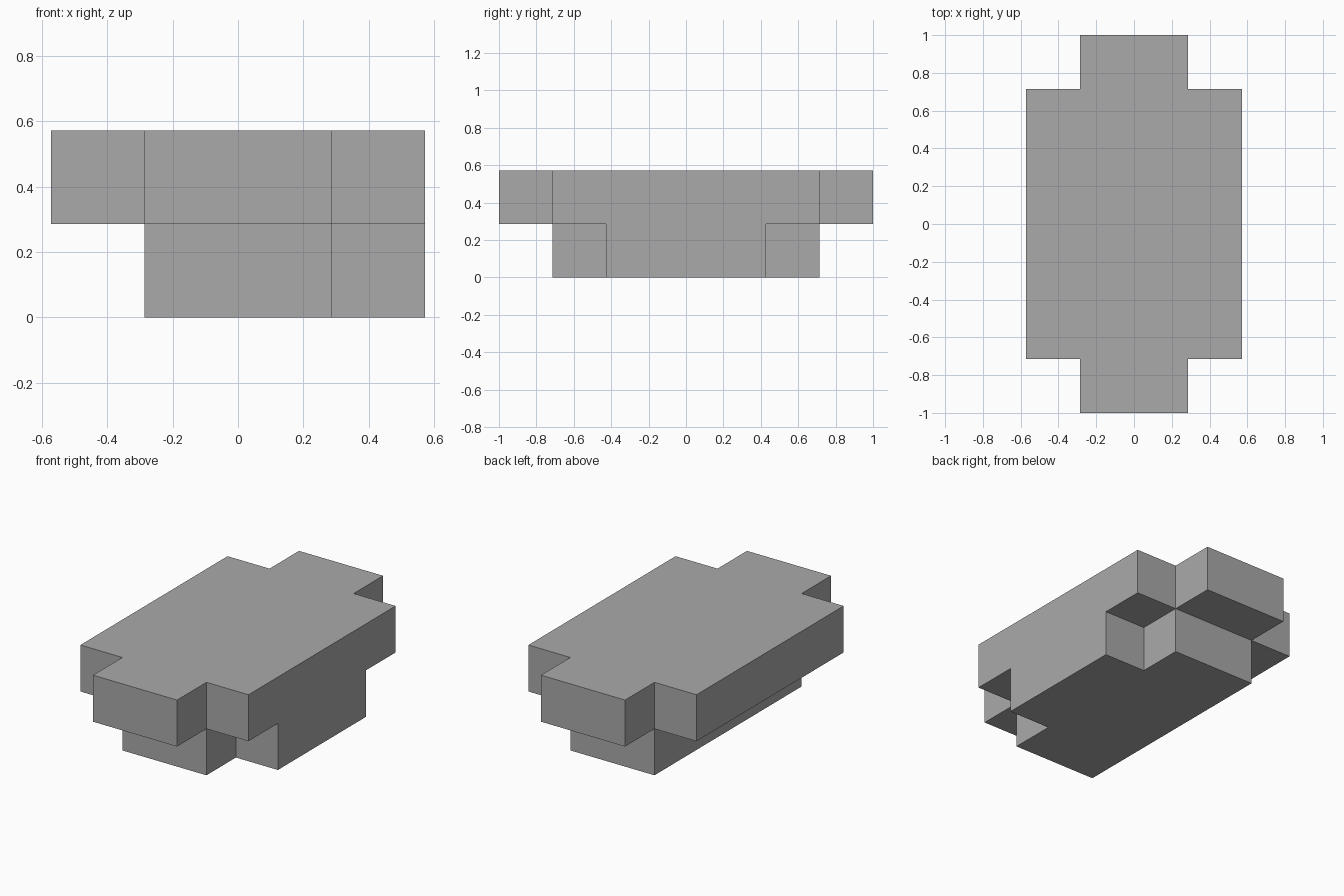
import bpy
import bmesh
from mathutils import Vector

if "Cube" in bpy.data.objects:
    bpy.data.objects.remove(bpy.data.objects["Cube"], do_unlink=True)

UNIT = 2 / 7  # edge of one block

grey = bpy.data.materials.new("grey")
grey.use_nodes = True
color = (0.4, 0.4, 0.4, 1)
grey.diffuse_color = color
grey.node_tree.nodes["Principled BSDF"].inputs["Base Color"].default_value = color


def blocks(x_range, y_range, z):
    """Set of block positions filling a rectangle on one layer."""
    return {(x, y, z) for x in range(*x_range) for y in range(*y_range)}


# Upper slab with end tabs, lower core with a wing on the left side only
cells = blocks((0, 4), (1, 6), 1) | blocks((1, 3), (0, 7), 1)
cells |= blocks((1, 3), (1, 6), 0) | blocks((3, 4), (2, 5), 0)

# Skin the exposed sides of the blocks
bm = bmesh.new()
for cell in sorted(cells):
    centre = Vector(cell) + Vector((-1.5, -3, 0.5))
    for axis in range(3):
        for sign in (-1, 1):
            n = Vector((0, 0, 0))
            n[axis] = sign
            if tuple(int(c + d) for c, d in zip(cell, n)) in cells:
                continue
            u = Vector((n.y, n.z, n.x))
            v = n.cross(u)
            corners = (-u - v, u - v, u + v, v - u)
            bm.faces.new([bm.verts.new((centre + (n + c) / 2) * UNIT)
                          for c in corners])

# Weld and merge coplanar faces into clean flat panels
bmesh.ops.remove_doubles(bm, verts=bm.verts[:], dist=0.001)
bmesh.ops.dissolve_limit(bm, angle_limit=0.01, verts=bm.verts[:], edges=bm.edges[:])
bmesh.ops.recalc_face_normals(bm, faces=bm.faces[:])

mesh = bpy.data.meshes.new("stepped_block")
bm.to_mesh(mesh)
bm.free()
mesh.materials.append(grey)
body = bpy.data.objects.new("stepped_block", mesh)
bpy.context.collection.objects.link(body)
